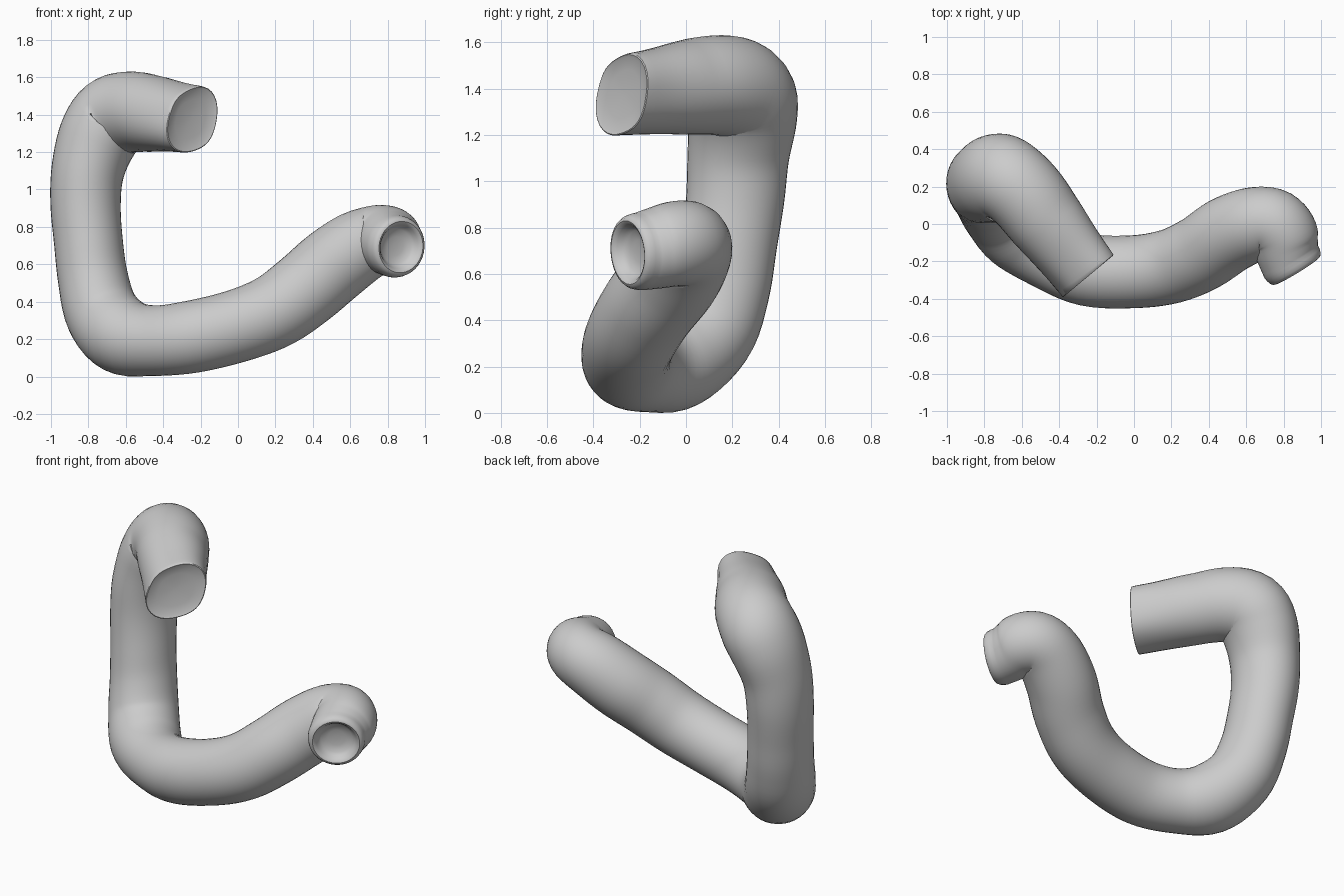
import bpy, bmesh, math
from mathutils import Vector

if "Cube" in bpy.data.objects:
    bpy.data.objects.remove(bpy.data.objects["Cube"])

# Centre line: x, y, z, radius
PATH = [
    (-0.25, -0.28, 1.378, 0.172), (-0.345, -0.155, 1.39, 0.185), (-0.46, 0.0, 1.405, 0.205),
    (-0.575, 0.15, 1.412, 0.217), (-0.675, 0.235, 1.38, 0.221), (-0.75, 0.243, 1.27, 0.213),
    (-0.803, 0.225, 1.10, 0.195), (-0.815, 0.212, 0.92, 0.188), (-0.80, 0.185, 0.72, 0.184),
    (-0.775, 0.15, 0.52, 0.188), (-0.725, 0.08, 0.335, 0.2), (-0.62, -0.045, 0.218, 0.208),
    (-0.46, -0.16, 0.19, 0.189), (-0.25, -0.245, 0.21, 0.194), (0.0, -0.255, 0.27, 0.195),
    (0.2, -0.225, 0.35, 0.2), (0.36, -0.155, 0.465, 0.205), (0.50, -0.06, 0.585, 0.207),
    (0.63, -0.005, 0.68, 0.2), (0.735, 0.005, 0.725, 0.188), (0.797, -0.05, 0.727, 0.184),
    (0.82, -0.13, 0.71, 0.176), (0.84, -0.20, 0.695, 0.168),
]
SIDES, STEPS = 40, 5
START_DIR = Vector((-0.64, 0.77, 0.0)).normalized()
END_DIR = Vector((0.52, -0.85, -0.08)).normalized()


def spline(points, steps):
    """Smooth curve through the points."""
    p = [Vector(q) for q in points]
    p = [2 * p[0] - p[1]] + p + [2 * p[-1] - p[-2]]
    out = []
    for i in range(1, len(p) - 2):
        a, b, c, d = p[i - 1:i + 3]
        for k in range(steps):
            t = k / steps
            out.append(0.5 * (2 * b + (c - a) * t + (2 * a - 5 * b + 4 * c - d) * t * t
                              + (3 * b - a - 3 * c + d) * t ** 3))
    return out + [p[-2]]


def ring_points(c, u, v, r, squash, cut):
    """Ring of points; cut blends to the lopsided outline of the upper opening."""
    pts = []
    for k in range(SIDES):
        a = 2 * math.pi * k / SIDES
        shape = 0.02 - 0.035 * math.cos(4 * a) - 0.12 * math.sin(2 * a) \
            - 0.07 * math.cos(a + 0.75 * math.pi)
        off = r * (1 + cut * shape) * (math.cos(a) * u + math.sin(a) * v)
        off.y *= squash
        pts.append(c + off)
    return pts


samples = spline(PATH, STEPS)
centres = [s.to_3d() for s in samples]
radii = [s.w for s in samples]
n = len(centres)
tangents = [(centres[min(i + 1, n - 1)] - centres[max(i - 1, 0)]).normalized() for i in range(n)]
tangents[0] = START_DIR
for i in range(10):  # turn gradually into the lower opening
    f = 1 - i / 10
    tangents[n - 1 - i] = tangents[n - 1 - i].lerp(END_DIR, f).normalized()

# Body rings carried along the curve without twisting
rings = []
side = START_DIR.cross(Vector((0, 0, 1))).normalized()
for i, (c, t, r) in enumerate(zip(centres, tangents, radii)):
    side = (side - t * side.dot(t)).normalized()
    rings.append((c, side.copy(), t.cross(side), r,
                  1 + 0.13 * max(0, -t.z) ** 2 * (i < n - 25), max(0, 1 - i / 11)))

# Flat cut at the upper end, very slightly dished
c, u, v, r = rings[0][:4]
front = [(c + START_DIR * d, u, v, r * f, 1, 1) for f, d in
         ((0.1, 0.016), (0.6, 0.012), (0.9, 0.003), (0.975, -0.003))]

# Rounded lip and shallow bowl at the lower end
c, u, v, r = rings[-1][:4]
back = [(c + END_DIR * d, u, v, r * f, 1, 0) for f, d in
        ((0.985, 0.02), (0.95, 0.041), (0.89, 0.056), (0.82, 0.06), (0.76, 0.055),
         (0.70, 0.042), (0.64, 0.025), (0.55, 0.01), (0.3, 0.0), (0.08, -0.002))]

bm = bmesh.new()
loops = [[bm.verts.new(p) for p in ring_points(*ring)] for ring in front + rings + back]
for a, b in zip(loops, loops[1:]):
    for k in range(SIDES):
        j = (k + 1) % SIDES
        bm.faces.new((a[k], a[j], b[j], b[k]))
bm.faces.new(loops[0][::-1])
bm.faces.new(loops[-1])
bmesh.ops.recalc_face_normals(bm, faces=bm.faces)

mesh = bpy.data.meshes.new("bent_tube")
bm.to_mesh(mesh)
bm.free()
tube = bpy.data.objects.new("bent_tube", mesh)
bpy.context.collection.objects.link(tube)

# Settle on the ground
low = min(w.co.z for w in mesh.vertices)
for w in mesh.vertices:
    w.co.z -= low
bpy.context.view_layer.objects.active = tube
tube.select_set(True)
bpy.ops.object.shade_smooth_by_angle(angle=math.radians(45))
